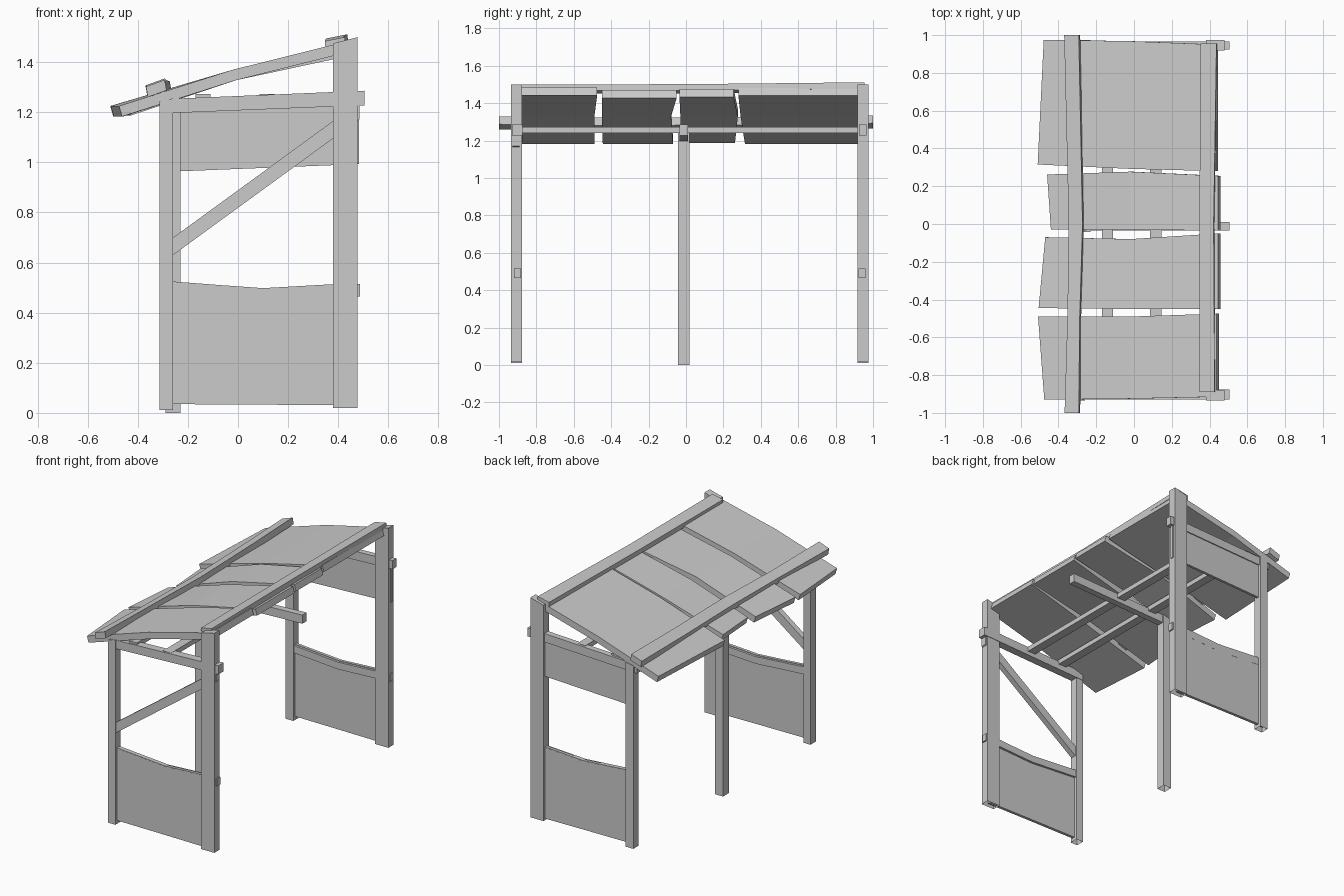
import bpy, bmesh
from mathutils import Vector, Matrix

if "Cube" in bpy.data.objects:
    bpy.data.objects.remove(bpy.data.objects["Cube"])

wood = bpy.data.materials.new("plain_grey")
wood.diffuse_color = (0.6, 0.6, 0.6, 1)
wood.use_nodes = True
wood.node_tree.nodes["Principled BSDF"].inputs["Base Color"].default_value = wood.diffuse_color


def loft(name, rings, open_start=False):
    """Skin four-cornered rings into a flat-shaded solid."""
    bm = bmesh.new()
    vs = [[bm.verts.new(p) for p in r] for r in rings]
    for a, b in zip(vs, vs[1:]):
        for i in range(4):
            j = (i + 1) % 4
            bm.faces.new((a[i], a[j], b[j], b[i]))
    bm.faces.new(vs[-1])
    cap = bm.faces.new(vs[0][::-1])
    bmesh.ops.recalc_face_normals(bm, faces=bm.faces)
    if open_start:
        bmesh.ops.delete(bm, geom=[cap], context='FACES_ONLY')
    me = bpy.data.meshes.new(name)
    bm.to_mesh(me)
    bm.free()
    me.materials.append(wood)
    ob = bpy.data.objects.new(name, me)
    bpy.context.collection.objects.link(ob)
    return ob


def post(name, x0, x1, y0, y1, z0, ztop_l, ztop_r):
    """Upright with a sloping top and hollow foot."""
    loft(name, [[(x0, y0, z0), (x1, y0, z0), (x1, y1, z0), (x0, y1, z0)],
                [(x0, y0, ztop_l), (x1, y0, ztop_r), (x1, y1, ztop_r), (x0, y1, ztop_l)]],
         open_start=True)


def slab_x(name, y0, y1, stations):
    """Board running along x; stations are (x, bottom z, top z)."""
    loft(name, [[(x, y0, b), (x, y1, b), (x, y1, t), (x, y0, t)] for x, b, t in stations])


def beam_y(name, stations, thick, slope):
    """Board running along y, tilted with the roof; stations are (y, x0, x1, z mid)."""
    rings = []
    for y, x0, x1, z in stations:
        d, h = (x1 - x0) / 2 * slope, thick / 2
        rings.append([(x0, y, z - d - h), (x1, y, z + d - h),
                      (x1 - h * slope, y, z + d + h), (x0 - h * slope, y, z - d + h)])
    loft(name, rings)


# Posts
post("tall_post_front", 0.38, 0.478, -0.935, -0.878, 0.02, 1.475, 1.5)
post("tall_post_back", 0.38, 0.478, 0.918, 0.975, 0.02, 1.475, 1.5)
post("short_post_front", -0.313, -0.26, -0.935, -0.878, 0.012, 1.245, 1.255)
post("short_post_middle", -0.29, -0.23, -0.042, 0.02, 0.0, 1.24, 1.25)
post("short_post_back", -0.29, -0.23, 0.918, 0.975, 0.012, 1.245, 1.255)

# Cross beams, poking out past the tall posts
for name, y0, y1 in (("front", -0.93, -0.875), ("middle", -0.035, 0.01), ("back", 0.925, 0.965)):
    slab_x("cross_beam_" + name, y0, y1, [(-0.31, 1.195, 1.252), (0.505, 1.228, 1.286)])

# Purlins under the roof
for i, x in enumerate((-0.14, 0.115)):
    loft(f"purlin_{i + 1}", [[(x - 0.03, y, 1.24), (x + 0.03, y, 1.24),
                              (x + 0.03, y, 1.272), (x - 0.03, y, 1.272)] for y in (-0.92, 0.95)])

# End walls: sagging lower boards with a rail each
for name, yc in (("front", -0.908), ("back", 0.948)):
    s = -1 if yc < 0 else 1
    slab_x("lower_panel_" + name, yc - 0.01, yc + 0.01,
           [(-0.28, 0.035, 0.526), (-0.07, 0.034, 0.51), (0.1, 0.033, 0.498), (0.44, 0.03, 0.517)])
    ya, yb = sorted((yc + s * 0.0105, yc - s * 0.025))
    slab_x("panel_rail_" + name, ya, yb,
           [(-0.275, 0.472, 0.522), (0.1, 0.446, 0.494), (0.487, 0.465, 0.515)])

# Upper board at the back end, diagonal brace at the front end
slab_x("upper_panel_back", 0.94, 0.958, [(-0.27, 0.963, 1.235), (0.484, 0.993, 1.25)])
slab_x("diagonal_brace", -0.928, -0.89, [(-0.27, 0.622, 0.692), (0.485, 1.172, 1.242)])

# Roof boards: (x, y0, y1) at eave, bend and ridge edge, plus eave and ridge lifts
boards = [
    ([(-0.49, -0.93, -0.49), (-0.02, -0.925, -0.49), (0.437, -0.915, -0.475)], (0, 0.004), (-0.475, -0.508)),
    ([(-0.49, -0.445, -0.07), (-0.02, -0.45, -0.08), (0.445, -0.45, -0.05)], (0, -0.01), (-0.505, -0.47)),
    ([(-0.45, -0.03, 0.262), (-0.02, -0.03, 0.277), (0.445, -0.035, 0.255)], (0.004, -0.005), (-0.44, -0.46)),
    ([(-0.5, 0.315, 0.975), (-0.02, 0.292, 0.968), (0.433, 0.28, 0.95)], (0, 0.002), (-0.51, -0.478)),
]
tops = (1.225, 1.37, 1.48)
for n, (st, (lift0, lift1), ends) in enumerate(boards):
    rings = []
    for k, (x, y0, y1) in enumerate(st):
        xa, xb = ends if k == 0 else (x, x)
        z = tops[k] + (lift0, 0, lift1)[k]
        t = 0.042
        rings.append([(xa + 0.012, y0, z - t), (xb + 0.012, y1, z - t), (xb, y1, z), (xa, y0, z)])
    loft(f"roof_board_{n + 1}", rings)

# Battens lying on the roof
beam_y("eave_batten", [(-1, -0.36, -0.285, 1.295), (-0.5, -0.345, -0.28, 1.29), (0, -0.338, -0.265, 1.29),
                       (0.5, -0.35, -0.275, 1.292), (1, -0.362, -0.285, 1.3)], 0.042, 0.36)
beam_y("ridge_batten", [(-0.89, 0.35, 0.43, 1.475), (0, 0.35, 0.425, 1.477), (0.955, 0.355, 0.44, 1.486)],
       0.034, 0.2)
